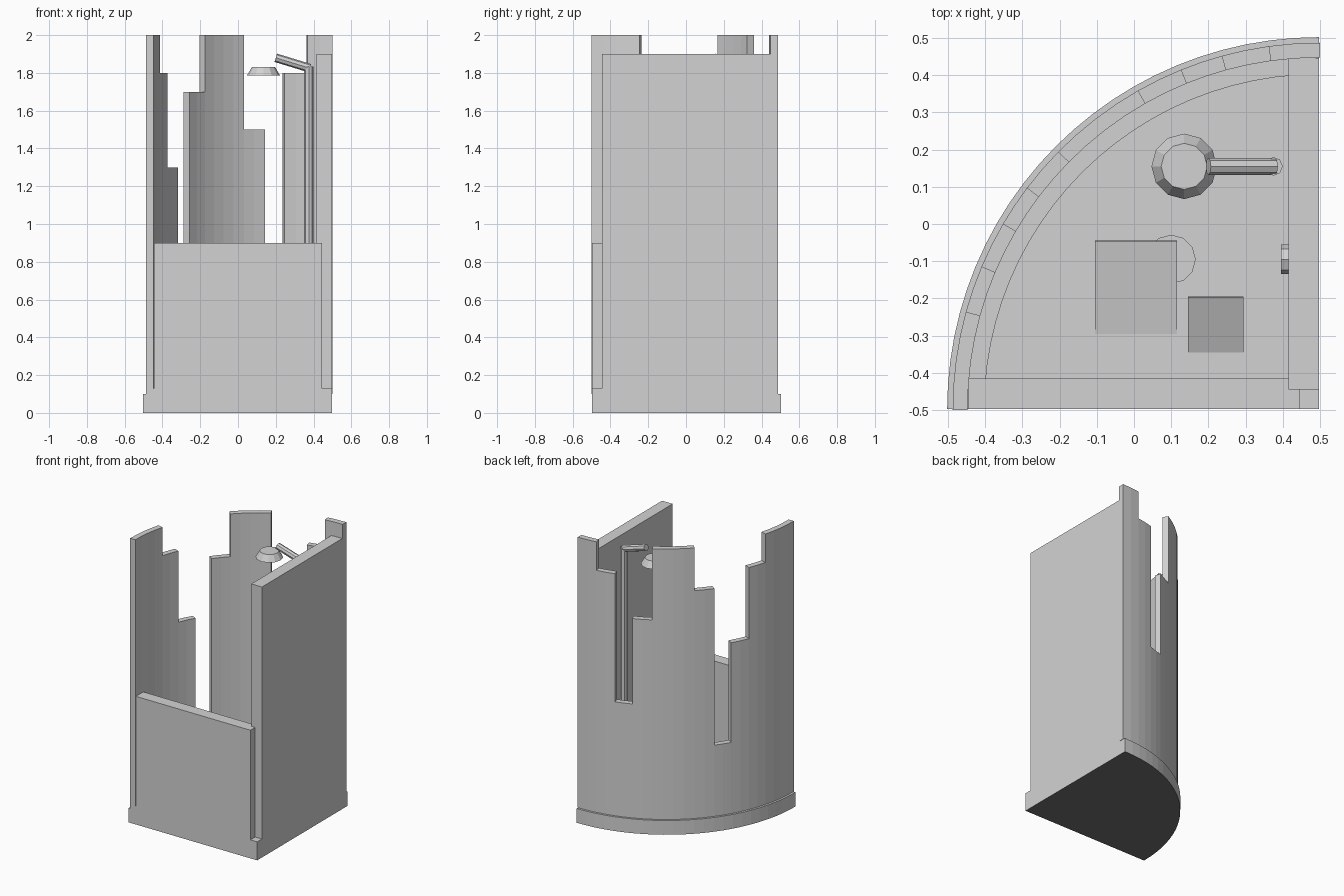
import bpy, bmesh, math
from mathutils import Matrix, Vector

if "Cube" in bpy.data.objects:
    bpy.data.objects.remove(bpy.data.objects["Cube"])


def colour(name, v):
    m = bpy.data.materials.new(name)
    m.diffuse_color = (v, v, v, 1)
    m.use_nodes = True
    m.node_tree.nodes["Principled BSDF"].inputs["Base Color"].default_value = m.diffuse_color
    return m


GREY = colour("plain grey", 0.65)
DARK = colour("dark grey underside", 0.16)
CX, CY = 0.4975, -0.4975   # centre of the quarter circle (front right corner)


def finish(name, bm):
    me = bpy.data.meshes.new(name)
    bm.to_mesh(me)
    bm.free()
    me.materials.append(GREY)
    ob = bpy.data.objects.new(name, me)
    bpy.context.collection.objects.link(ob)
    return ob


def arc(r, deg, z=0):
    a = math.radians(deg)
    return Vector((CX - r * math.cos(a), CY + r * math.sin(a), z))


def prism(name, pts, z0, z1):
    bm = bmesh.new()
    lo = [bm.verts.new((p[0], p[1], z0)) for p in pts]
    hi = [bm.verts.new((p[0], p[1], z1)) for p in pts]
    bm.faces.new(lo)
    bm.faces.new(hi)
    for i in range(len(pts)):
        j = (i + 1) % len(pts)
        bm.faces.new((lo[i], lo[j], hi[j], hi[i]))
    bmesh.ops.recalc_face_normals(bm, faces=bm.faces)
    return finish(name, bm)


def curved_wall(name, r0, r1, z0, panels, first=0.0):
    # curved shell; panels are (end angle, height), cut into fine strips
    angles, heights = [first], []
    for end, h in panels:
        start = angles[-1]
        n = max(1, round((end - start) / 3.75))
        for k in range(n):
            angles.append(start + (end - start) * (k + 1) / n)
            heights.append(h)
    bm = bmesh.new()

    def quad(normal, *pts):
        f = bm.faces.new([bm.verts.new(p) for p in pts])
        f.normal_update()
        if f.normal.dot(normal) < 0:
            f.normal_flip()

    up = Vector((0, 0, 1))
    for i, h in enumerate(heights):
        a, b = angles[i], angles[i + 1]
        out = arc(1, (a + b) / 2) - Vector((CX, CY, 0))
        quad(out, arc(r1, a, z0), arc(r1, b, z0), arc(r1, b, h), arc(r1, a, h))
        quad(-out, arc(r0, a, z0), arc(r0, b, z0), arc(r0, b, h), arc(r0, a, h))
        quad(up, arc(r0, a, h), arc(r0, b, h), arc(r1, b, h), arc(r1, a, h))
        quad(-up, arc(r0, a, z0), arc(r0, b, z0), arc(r1, b, z0), arc(r1, a, z0))
    # stepped edges between strips
    levels = [z0] + heights + [z0]
    for i, a in enumerate(angles):
        lo, hi = sorted((levels[i], levels[i + 1]))
        if hi > lo:
            along = arc(1, a + 1) - arc(1, a)
            quad(along if levels[i] > levels[i + 1] else -along,
                 arc(r0, a, lo), arc(r1, a, lo), arc(r1, a, hi), arc(r0, a, hi))
    return finish(name, bm)


def box(name, lo, hi):
    return prism(name, [(lo[0], lo[1]), (hi[0], lo[1]), (hi[0], hi[1]), (lo[0], hi[1])], lo[2], hi[2])


def rod(name, a, b, ra, rb, sides):
    a, b = Vector(a), Vector(b)
    d = b - a
    bm = bmesh.new()
    m = Matrix.Translation((a + b) / 2) @ d.to_track_quat('Z', 'Y').to_matrix().to_4x4()
    bmesh.ops.create_cone(bm, cap_ends=True, segments=sides, radius1=ra, radius2=rb,
                          depth=d.length, matrix=m)
    return finish(name, bm)


def plate(name, size, centre, tilt):
    bm = bmesh.new()
    m = (Matrix.Translation(centre) @ Matrix.Rotation(math.radians(tilt), 4, 'X')
         @ Matrix.Diagonal((*size, 1)))
    bmesh.ops.create_cube(bm, size=1, matrix=m)
    return finish(name, bm)


# quarter round tray with a dark underside and a raised rim
tray = prism("tray", [(CX, CY)] + [arc(1.0, i * 3.75) for i in range(25)], 0, 0.1)
tray.data.materials.append(DARK)
for f in tray.data.polygons:
    if f.normal.z < -0.5:
        f.material_index = 1
curved_wall("tray_rim", 0.9, 0.98, 0.1, [(90, 0.13)])
box("corner_rim", (0.415, CY, 0.1), (CX, -0.415, 0.13))

# straight walls
box("side_wall", (0.415, -0.445, 0.1), (CX, 0.447, 1.9))
box("front_wall", (-0.445, CY, 0.1), (0.445, -0.415, 0.9))

# broken curved screen, stepped in height
curved_wall("curved_screen", 0.945, 0.985, 0.1,
            [(15.4, 2.0), (22.9, 1.8), (30.4, 1.3), (37.1, 0.6), (44.6, 1.7),
             (60.4, 2.0), (67.9, 1.5), (74.6, 0.9), (82.1, 1.8), (90.15, 2.0)], -0.15)

# shower pipe, arm, head and tap
rod("riser_pipe", (0.375, 0.155, 0.6), (0.375, 0.155, 1.835), 0.025, 0.025, 8)
rod("shower_arm", (0.2, 0.155, 1.88), (0.38, 0.155, 1.825), 0.023, 0.023, 8)
rod("shower_head", (0.135, 0.155, 1.785), (0.135, 0.155, 1.83), 0.088, 0.062, 12)
rod("tap", (0.395, -0.095, 0.8), (0.417, -0.095, 0.8), 0.04, 0.04, 8)

# drain and fallen pieces on the floor
rod("drain", (0.1, -0.095, 0.095), (0.1, -0.095, 0.108), 0.066, 0.066, 12)
plate("large_fragment", (0.22, 0.254, 0.01), (0.005, -0.17, 0.119), 10)
plate("small_fragment", (0.15, 0.16, 0.01), (0.22, -0.27, 0.13), 23)
